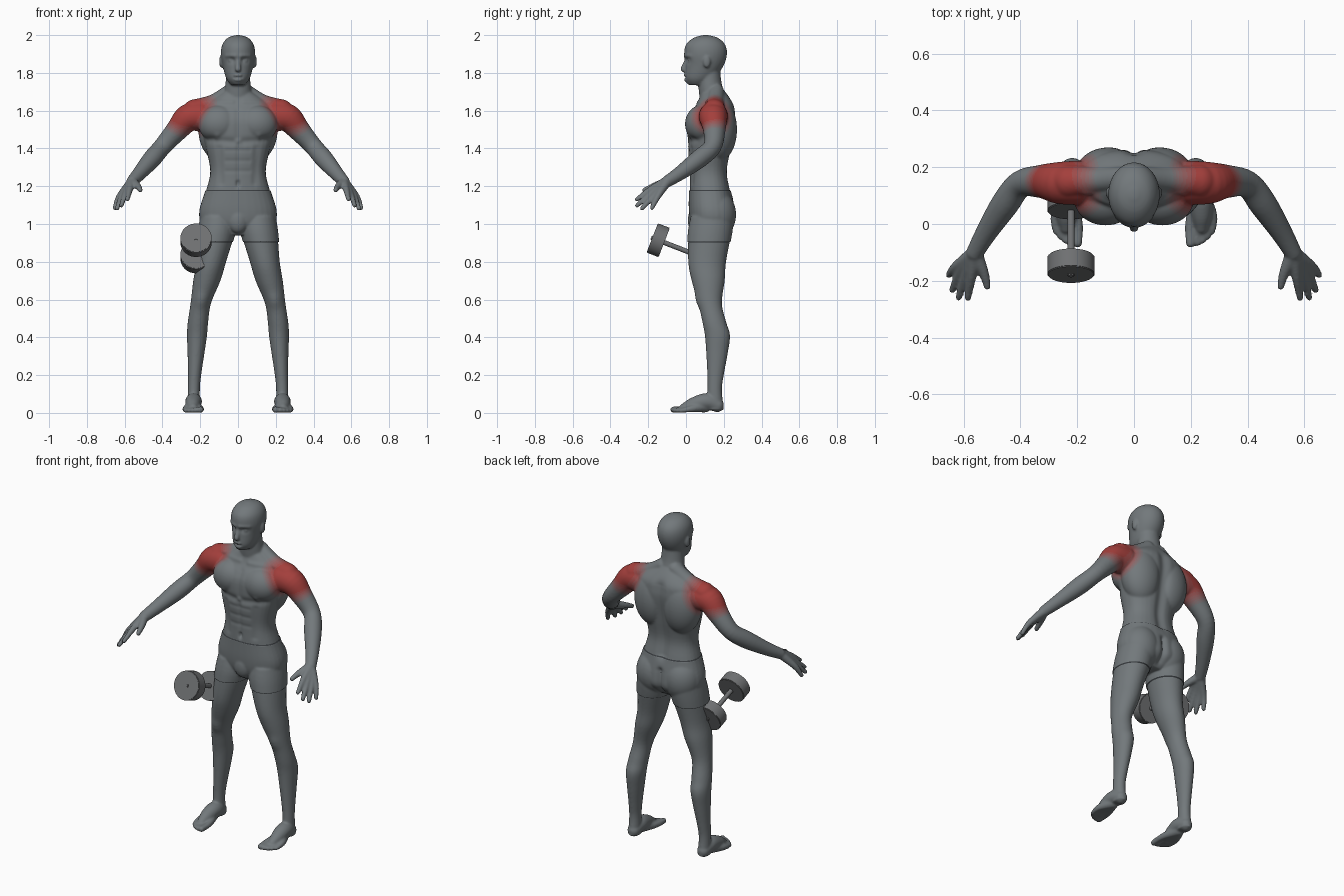
import bpy, bmesh, math
from mathutils import Vector, Matrix, geometry

cube = bpy.data.objects.get("Cube")
if cube:
    bpy.data.objects.remove(cube)


def material(name, colour):
    mat = bpy.data.materials.new(name)
    mat.use_nodes = True
    mat.diffuse_color = (*colour, 1)
    shader = next(node for node in mat.node_tree.nodes if node.type == 'BSDF_PRINCIPLED')
    shader.inputs["Base Color"].default_value = (*colour, 1)
    return mat


def add_object(name, bm):
    mesh = bpy.data.meshes.new(name)
    bm.to_mesh(mesh)
    bm.free()
    obj = bpy.data.objects.new(name, mesh)
    bpy.context.collection.objects.link(obj)
    return obj


def spline(rows, steps=5):
    # Smooth curve through rows of numbers
    points = [Vector(row) for row in rows]
    points = [points[0]] + points + [points[-1]]
    curve = []
    for before, start, end, after in zip(points, points[1:], points[2:], points[3:]):
        tangent_in, tangent_out = (end - before) / 2, (after - start) / 2
        for step in range(steps):
            t = step / steps
            ease = t * t * (3 - 2 * t)
            curve.append(start.lerp(end, ease) + tangent_in * (t * (1 - t) * (1 - t))
                         - tangent_out * (t * t * (1 - t)))
    return curve + [points[-1]]


def skin(rings):
    loops = [[body.verts.new(co) for co in ring] for ring in rings]
    for lower, upper in zip(loops, loops[1:]):
        for i in range(len(lower)):
            body.faces.new((lower[i - 1], lower[i], upper[i], upper[i - 1]))
    body.faces.new(loops[0])
    body.faces.new(loops[-1])


ANGLES = [math.tau * i / 32 for i in range(32)]


def loft(rows, side=1, power=1):
    # Level cross-sections: height, centre x, half width, front y, back y
    def bend(value):
        return math.copysign(abs(value) ** power, value)
    skin([[(side * middle + half * bend(math.cos(angle)),
            (front + back) / 2 + (back - front) / 2 * bend(math.sin(angle)), height)
           for angle in ANGLES] for height, middle, half, front, back in spline(rows)])


def ball(centre, size, side=1):
    x, y, z = centre
    matrix = Matrix.Translation((side * x, y, z)) @ Matrix.Diagonal((*size, 1))
    bmesh.ops.create_icosphere(body, subdivisions=4, radius=1, matrix=matrix)


def limb(rows, side=1):
    # Round tube through points with a radius each, rounded at both ends
    path = spline(rows)
    points = [Vector((side * row[0], row[1], row[2])) for row in path]
    rings = []
    for i, point in enumerate(points):
        along = points[min(i + 1, len(points) - 1)] - points[max(i - 1, 0)]
        turn = along.to_track_quat('Z', 'Y')
        rings.append([point + turn @ Vector((math.cos(angle), math.sin(angle), 0)) * path[i][3]
                      for angle in ANGLES])
    skin(rings)
    for *centre, radius in (rows[0], rows[-1]):
        ball(centre, [radius] * 3, side)


body = bmesh.new()

# Torso, neck, head and nose
loft([(.94, 0, .1, .06, .19), (1, 0, .185, .03, .25), (1.07, 0, .2, .02, .255), (1.18, 0, .168, .02, .235),
      (1.28, 0, .147, .02, .22), (1.4, 0, .17, .01, .24), (1.53, 0, .2, .005, .262),
      (1.59, 0, .2, .025, .262), (1.64, 0, .165, .06, .25), (1.71, 0, .06, .085, .2)], power=.85)
loft([(1.64, 0, .08, .075, .22), (1.74, 0, .067, .065, .19), (1.82, 0, .06, .07, .18)])
loft([(1.735, 0, .035, .02, .1), (1.77, 0, .062, -.006, .15), (1.84, 0, .082, -.004, .2),
      (1.9, 0, .091, -.01, .217), (1.95, 0, .083, 0, .207), (1.985, 0, .055, .04, .17), (2, 0, .012, .09, .12)])
limb([(0, .005, 1.87, .011), (0, -.014, 1.82, .016)])
ball((0, .05, 1.02), (.05, .035, .07))

for side in (1, -1):
    # Ear, chest, shoulder blade, buttock and neck muscle
    ball((.088, .11, 1.86), (.012, .02, .034), side)
    ball((.1, .085, 1.53), (.11, .09, .1), side)
    ball((.09, .17, 1.5), (.12, .1, .17), side)
    ball((.09, .16, 1.05), (.105, .1, .13), side)
    limb([(.04, .16, 1.7, .042), (.13, .155, 1.64, .046), (.23, .15, 1.6, .06)], side)

    # Arm with four fanned fingers and a thumb
    limb([(.2, .145, 1.57, .078), (.265, .145, 1.56, .074), (.325, .15, 1.495, .059), (.4, .14, 1.41, .048),
          (.455, .07, 1.345, .049), (.52, -.03, 1.27, .038), (.56, -.1, 1.225, .031)], side)
    wrist = (.56, -.1, 1.225, .026)
    for i in range(4):
        knuckle = Vector((.572, -.185, 1.185)).lerp(Vector((.628, -.15, 1.145)), i / 3)
        tip = Vector((.585, -.26, 1.13)).lerp(Vector((.652, -.18, 1.085)), i / 3)
        tip += Vector((.012, -.03, -.02)) * math.sin(math.pi * i / 3)
        limb([wrist, (*knuckle, .017), (*tip, .012)], side)
    limb([wrist, (.53, -.17, 1.2, .018), (.517, -.22, 1.18, .013)], side)

    # Leg
    loft([(1.04, .105, .09, .03, .25), (.95, .114, .095, .014, .24), (.8, .142, .079, .012, .212),
          (.7, .165, .072, .03, .205), (.58, .197, .054, .065, .19), (.48, .212, .054, .087, .213),
          (.41, .217, .053, .1, .233), (.32, .222, .045, .107, .222), (.2, .23, .035, .113, .2),
          (.12, .234, .032, .114, .19), (.015, .234, .034, .11, .2)], side)

    # Foot and five toes
    limb([(.234, .165, .04, .036), (.235, .11, .06, .044), (.238, .04, .044, .038), (.238, -.01, .026, .025)], side)
    for i in range(5):
        spread = i / 4
        x, radius = .199 + .077 * spread ** .85, .017 - .006 * spread ** .5
        limb([(.236, .1, .034, .032), (x, .01 + .02 * spread, .022, .018),
              (x, -.067 + .04 * spread ** 2, radius, radius)], side)

# Fuse the parts into one smooth skin
bmesh.ops.recalc_face_normals(body, faces=body.faces[:])
figure = add_object("body", body)
remesh = figure.modifiers.new("fuse", 'REMESH')
remesh.mode = 'VOXEL'
remesh.voxel_size = .006
relax = figure.modifiers.new("relax", 'SMOOTH')
relax.iterations = 6
graph = bpy.context.evaluated_depsgraph_get()
fused = bpy.data.meshes.new_from_object(figure.evaluated_get(graph))
figure.modifiers.clear()
figure.data = fused

bm = bmesh.new()
bm.from_mesh(fused)
bm.normal_update()
FRONT, BACK = -1, 1


def sculpt(facing, start, end, radius, height):
    # Raise or press the skin along a mirrored line given in x and z
    start, end = Vector(start), Vector(end)
    low, high = min(start.y, end.y) - 3 * radius, max(start.y, end.y) + 3 * radius
    for v in bm.verts:
        strength = v.normal.y * facing
        if strength > 0 and low < v.co.z < high and abs(v.co.x) < .3:
            spot = Vector((abs(v.co.x), v.co.z))
            nearest, t = geometry.intersect_point_line(spot, start, end)
            gap = (spot - start.lerp(end, max(0, min(1, t)))).length / radius
            v.co += v.normal * height * strength * math.exp(-gap * gap)


# Back: spine, cleft
sculpt(BACK, (0, 1.2), (0, 1.62), .03, -.014)
sculpt(BACK, (0, .97), (0, 1.1), .018, -.018)
# Chest: breastbone, lower edge, nipple, collarbone
sculpt(FRONT, (0, 1.46), (0, 1.6), .016, -.006)
sculpt(FRONT, (.03, 1.435), (.15, 1.445), .02, -.008)
sculpt(FRONT, (.11, 1.46), (.11, 1.465), .016, .006)
sculpt(FRONT, (.03, 1.645), (.17, 1.645), .013, .005)
# Belly: midline, sides, rows, navel
sculpt(FRONT, (0, 1.2), (0, 1.42), .011, -.005)
sculpt(FRONT, (.09, 1.22), (.1, 1.4), .018, -.005)
for row in range(3):
    level = 1.28 + .055 * row
    sculpt(FRONT, (0, level), (.06, level), .012, -.0025)
sculpt(FRONT, (0, 1.21), (0, 1.22), .01, -.01)
# Kneecap
sculpt(FRONT, (.195, .59), (.195, .6), .035, .008)
# Face: eye socket, eye, brow, mouth, lips, chin
sculpt(FRONT, (.034, 1.866), (.042, 1.866), .016, -.014)
sculpt(FRONT, (.037, 1.865), (.04, 1.865), .01, .008)
sculpt(FRONT, (.015, 1.89), (.06, 1.89), .01, .005)
sculpt(FRONT, (0, 1.776), (.02, 1.775), .006, -.006)
for level in (1.765, 1.787):
    sculpt(FRONT, (0, level), (.012, level), .008, .006)
sculpt(FRONT, (0, 1.745), (.01, 1.745), .014, .006)

# Shorts: cut clean edges and raise the cloth between them
HEM, WAIST, SEAM = .902, 1.18, .005
for level in (HEM, HEM + SEAM, WAIST - SEAM, WAIST):
    bmesh.ops.bisect_plane(bm, geom=bm.verts[:] + bm.edges[:] + bm.faces[:], dist=1e-5,
                           plane_co=(0, 0, level), plane_no=(0, 0, 1))
bm.normal_update()
for v in bm.verts:
    if abs(v.co.x) < .35 and HEM + SEAM - 1e-4 < v.co.z < WAIST - SEAM + 1e-4:
        v.co += Vector((v.normal.x, v.normal.y, 0)) * SEAM

# Colours: grey skin, dark seams, red shoulders fading out, further towards the chest
GREY, RED = Vector((.17, .19, .2)), Vector((.37, .05, .045))
BANDS = 7
fused.materials.clear()
fused.materials.append(material("grey skin", GREY))
fused.materials.append(material("dark seam", (.04, .045, .05)))
for band in range(BANDS):
    fused.materials.append(material(f"shoulder red {band + 1}", RED.lerp(GREY, band / BANDS)))
for face in bm.faces:
    face.smooth = True
    face.material_index = 0
    centre = face.calc_center_median()
    centre.x = abs(centre.x)
    if centre.x < .35 and (HEM < centre.z < HEM + SEAM or WAIST - SEAM < centre.z < WAIST):
        face.material_index = 1
    elif centre.z > 1.4:
        offset = centre - Vector((.275, .14, 1.585))
        if offset.x < 0:
            offset.x *= .65
        band = max(0, int((offset.length - .08) / .008))
        if band < BANDS:
            face.material_index = 2 + band
bm.to_mesh(fused)
bm.free()

# Dumbbell: two tilted weights on a bar
iron = material("iron grey", (.16, .165, .17))
axis = Vector((0, .93, -.36)).normalized()
tilt = axis.to_track_quat('Z', 'Y').to_matrix().to_4x4()
for name, shift, radius, depth in (("front_weight", 0, .083, .068), ("rear_weight", .24, .083, .068),
                                   ("dumbbell_bar", .12, .013, .32)):
    bm = bmesh.new()
    place = Matrix.Translation(Vector((-.222, -.147, .914)) + axis * shift) @ tilt
    bmesh.ops.create_cone(bm, cap_ends=True, segments=40, radius1=radius, radius2=radius, depth=depth, matrix=place)
    rims = [e for e in bm.edges if any(len(f.verts) > 4 for f in e.link_faces)]
    bmesh.ops.bevel(bm, geom=rims, offset=.003, segments=2, affect='EDGES')
    weight = add_object(name, bm)
    weight.data.materials.append(iron)
    weight.data.shade_smooth()
    weight.data.set_sharp_from_angle(angle=math.radians(40))
